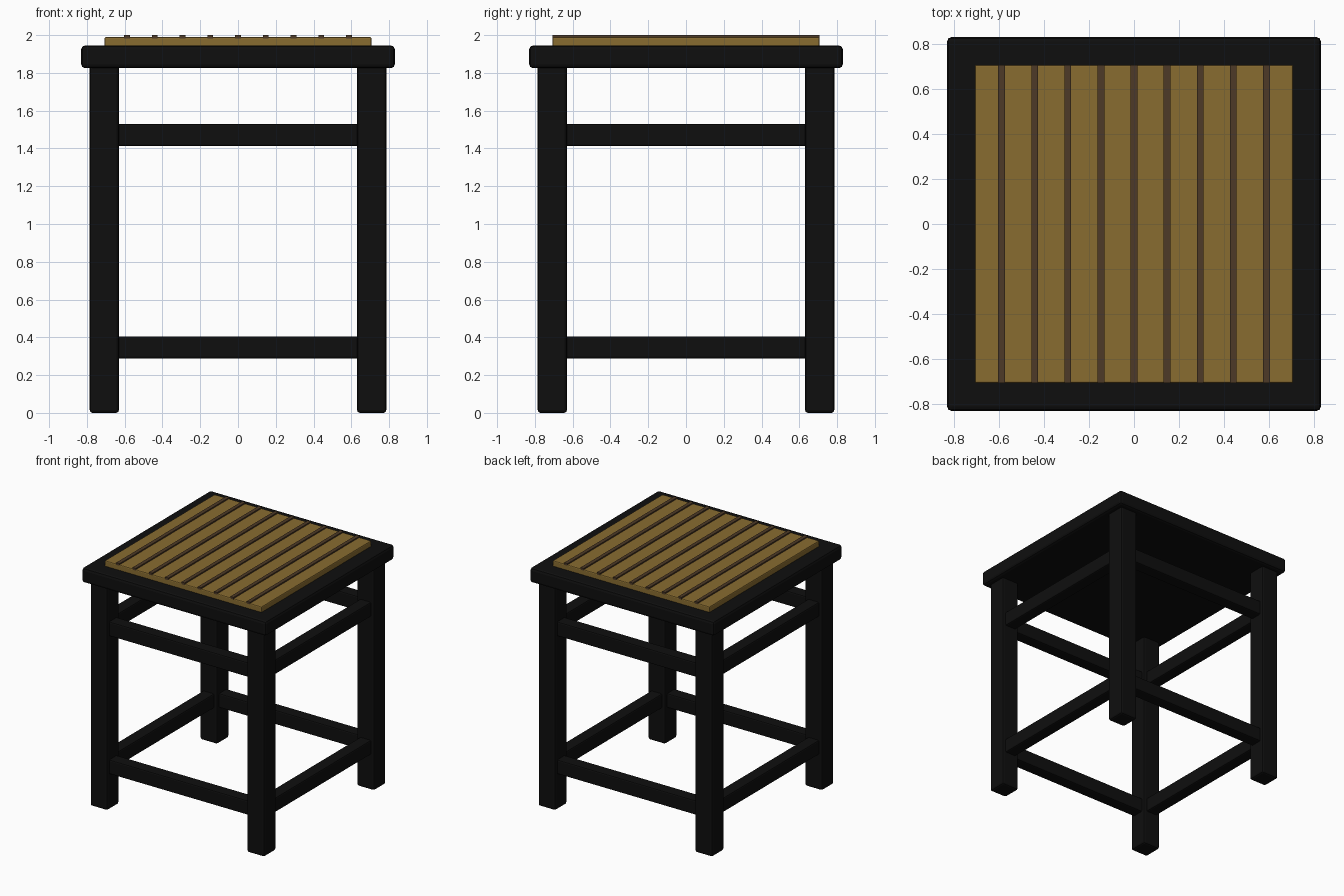
import bpy

if "Cube" in bpy.data.objects:
    bpy.data.objects.remove(bpy.data.objects["Cube"])


def material(name, rgb):
    m = bpy.data.materials.new(name)
    m.diffuse_color = (*rgb, 1)
    m.use_nodes = True
    m.node_tree.nodes["Principled BSDF"].inputs["Base Color"].default_value = m.diffuse_color
    return m


BLACK = material("black_lacquer", (0.0045, 0.0045, 0.0045))
STRAW = material("woven_straw", (0.25, 0.15, 0.03))
BROWN = material("dark_brown", (0.075, 0.042, 0.02))


def box(name, lo, hi, mat, bevel=0.0):
    """Box between two corners with softened edges."""
    bpy.ops.mesh.primitive_cube_add(
        size=1, location=[(a + b) / 2 for a, b in zip(lo, hi)])
    ob = bpy.context.object
    ob.name = name
    ob.scale = [b - a for a, b in zip(lo, hi)]
    bpy.ops.object.transform_apply(location=False, rotation=False, scale=True)
    ob.data.materials.append(mat)
    if bevel:
        mod = ob.modifiers.new("Bevel", 'BEVEL')
        mod.width = bevel
        mod.segments = 2
    return ob


# Seat frame slab and raised woven panel
box("seat_frame", (-0.83, -0.83, 1.825), (0.83, 0.83, 1.945), BLACK, 0.02)
box("seat_panel", (-0.707, -0.707, 1.925), (0.707, 0.707, 1.99), STRAW, 0.008)

# Dark strips running front to back
for i in range(9):
    x = (i - 4) * 0.147
    box(f"seat_strip_{i + 1}", (x - 0.015, -0.707, 1.982),
        (x + 0.015, 0.707, 2.0), BROWN)

# Four square legs
LEG = 0.7075
H = 0.0775
for sx, side in ((-1, "left"), (1, "right")):
    for sy, end in ((-1, "front"), (1, "back")):
        x, y = sx * LEG, sy * LEG
        box(f"{end}_{side}_leg", (x - H, y - H, 0), (x + H, y + H, 1.84),
            BLACK, 0.015)

# Upper and lower stretchers on all four sides
D = 0.05
for level, z0, z1 in (("lower", 0.288, 0.405), ("upper", 1.412, 1.53)):
    for s, fb, lr in ((-1, "front", "left"), (1, "back", "right")):
        c = s * LEG
        box(f"{level}_{fb}_stretcher", (-0.66, c - D, z0), (0.66, c + D, z1),
            BLACK, 0.01)
        box(f"{level}_{lr}_stretcher", (c - D, -0.66, z0), (c + D, 0.66, z1),
            BLACK, 0.01)
